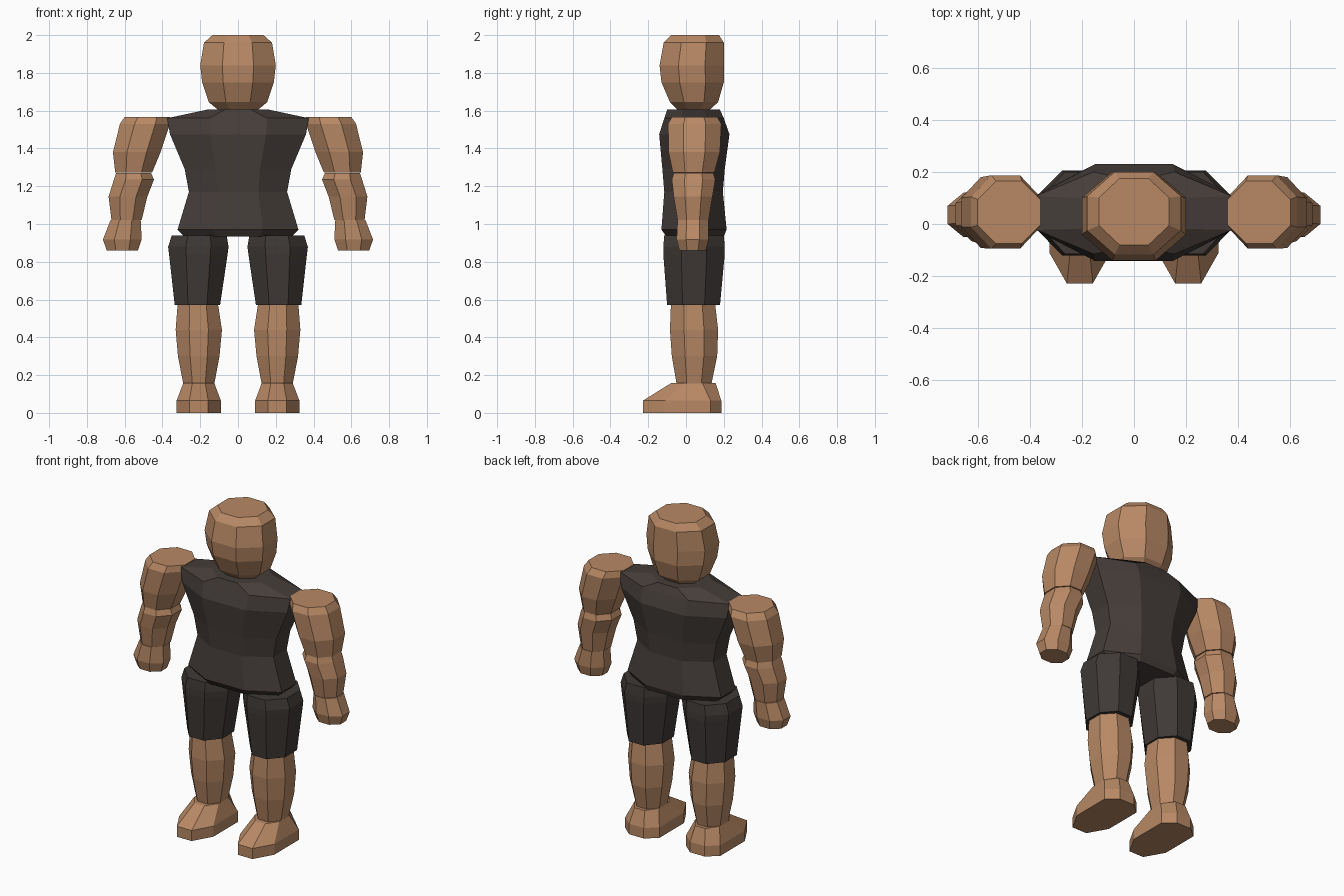
import bpy, bmesh

def material(name, rgb):
    m = bpy.data.materials.new(name)
    m.diffuse_color = (*rgb, 1)
    return m

SKIN = material("skin_tan", (0.48, 0.25, 0.13))
SHIRT = material("shirt_dark_brown", (0.060, 0.047, 0.042))
SHORTS = material("shorts_charcoal", (0.050, 0.042, 0.038))
K = 0.414  # corner ratio of a regular octagon

def octagon(x0, x1, y0, y1, z):
    cx, cy, rx, ry = (x0 + x1) / 2, (y0 + y1) / 2, (x1 - x0) / 2, (y1 - y0) / 2
    unit = [(1, -K), (1, K), (K, 1), (-K, 1), (-1, K), (-1, -K), (-K, -1), (K, -1)]
    return [(cx + u * rx, cy + v * ry, z) for u, v in unit]

def loft(name, rings, mat, mirror=False):
    """Skin a stack of eight-sided rings, listed bottom to top, and cap both ends."""
    bm = bmesh.new()
    loops = [[bm.verts.new(p) for p in ring] for ring in rings]
    for a, b in zip(loops, loops[1:]):
        for i in range(8):
            j = (i + 1) % 8
            bm.faces.new((a[i], a[j], b[j], b[i]))
    bm.faces.new(loops[0][::-1])
    bm.faces.new(loops[-1])
    bmesh.ops.recalc_face_normals(bm, faces=bm.faces)
    me = bpy.data.meshes.new(name)
    bm.to_mesh(me)
    bm.free()
    me.materials.append(mat)
    ob = bpy.data.objects.new(name, me)
    bpy.context.collection.objects.link(ob)
    if mirror:
        ob.modifiers.new("mirror", 'MIRROR').use_mirror_merge = False
    return ob

def part(name, rows, mat, mirror=False):
    loft(name, [octagon(*r) for r in rows], mat, mirror)

def centred(rows):
    return [(-hw, hw, y0, y1, z) for hw, y0, y1, z in rows]

# head: half width, front y, back y, height
part("head", centred([
    (0.10, -0.04, 0.12, 1.60),
    (0.155, -0.085, 0.17, 1.645),
    (0.19, -0.13, 0.20, 1.75),
    (0.20, -0.14, 0.20, 1.84),
    (0.18, -0.118, 0.20, 1.96),
    (0.135, -0.08, 0.175, 2.00)]), SKIN)

# torso
part("torso", centred([
    (0.285, -0.105, 0.20, 0.935),
    (0.32, -0.13, 0.215, 0.97),
    (0.26, -0.115, 0.195, 1.17),
    (0.282, -0.125, 0.205, 1.29),
    (0.36, -0.142, 0.23, 1.475),
    (0.375, -0.115, 0.20, 1.56),
    (0.165, -0.10, 0.18, 1.605)]), SHIRT)

# arms: inner x, outer x, front y, back y, height
part("upper_arm", [
    (0.455, 0.65, -0.07, 0.15, 1.272),
    (0.41, 0.662, -0.092, 0.18, 1.38),
    (0.36, 0.625, -0.095, 0.187, 1.53),
    (0.36, 0.60, -0.075, 0.165, 1.567)], SKIN, True)
part("forearm", [
    (0.51, 0.67, -0.045, 0.12, 1.022),
    (0.48, 0.685, -0.065, 0.14, 1.145),
    (0.445, 0.657, -0.075, 0.155, 1.235),
    (0.46, 0.645, -0.065, 0.145, 1.27)], SKIN, True)
part("hand", [
    (0.53, 0.695, -0.035, 0.105, 0.86),
    (0.51, 0.715, -0.05, 0.12, 0.918),
    (0.515, 0.675, -0.045, 0.12, 1.02)], SKIN, True)

# legs
part("thigh", [
    (0.095, 0.335, -0.10, 0.18, 0.57),
    (0.055, 0.365, -0.12, 0.205, 0.84),
    (0.05, 0.37, -0.12, 0.205, 0.88),
    (0.06, 0.35, -0.115, 0.20, 0.94)], SHORTS, True)
part("shin", [
    (0.125, 0.29, -0.05, 0.135, 0.155),
    (0.098, 0.318, -0.075, 0.165, 0.30),
    (0.085, 0.33, -0.085, 0.17, 0.44),
    (0.105, 0.32, -0.08, 0.155, 0.57)], SKIN, True)

# feet: long sole with a sloped instep
def sole(z):
    pts = [(0.117, -0.11), (0.117, 0.13), (0.05, 0.187), (-0.05, 0.187),
           (-0.117, 0.13), (-0.117, -0.11), (-0.05, -0.228), (0.05, -0.228)]
    return [(0.208 + x, y, z) for x, y in pts]

loft("foot", [sole(0), sole(0.065), octagon(0.125, 0.29, -0.08, 0.157, 0.157)], SKIN, True)
